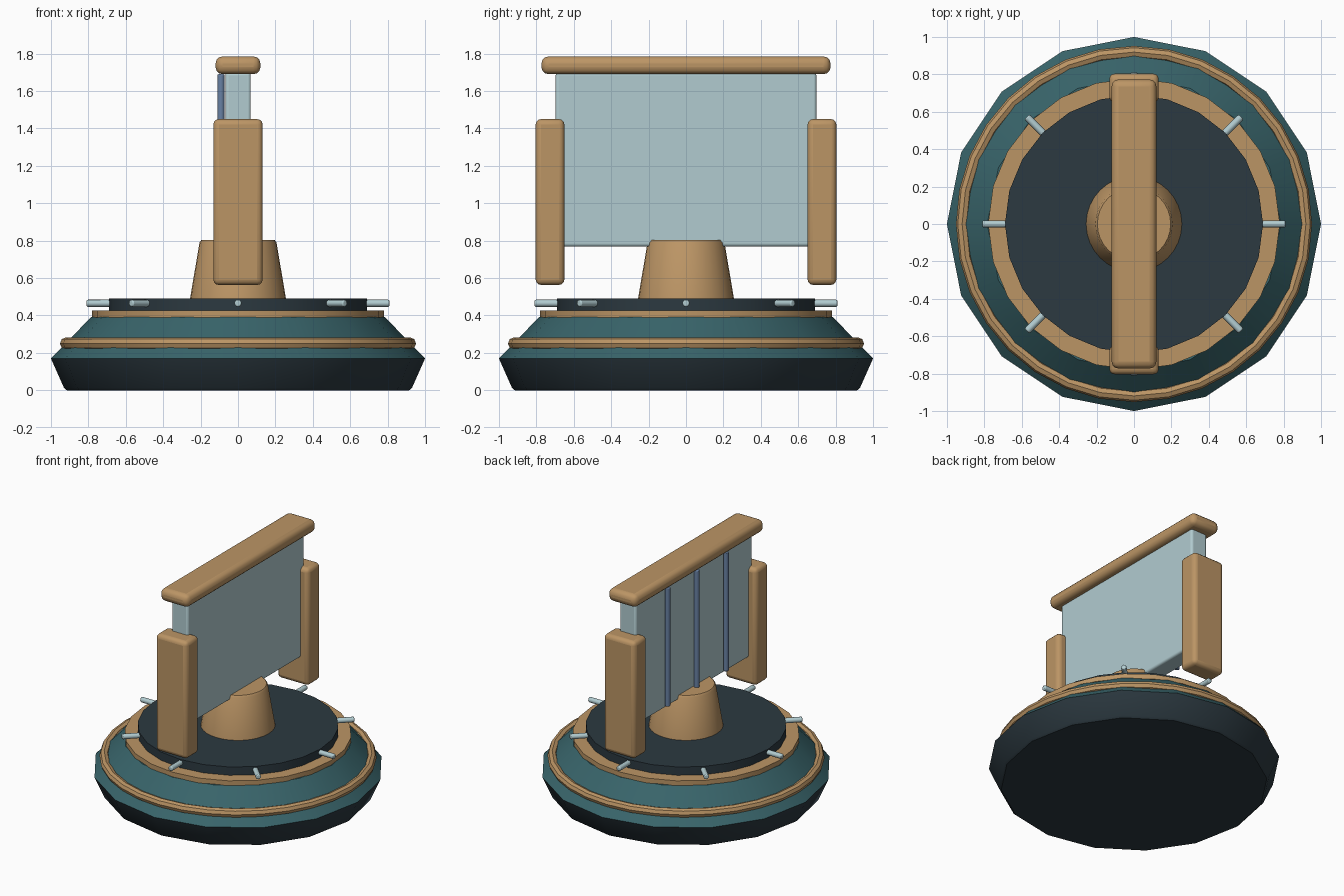
import bpy, bmesh, math
from mathutils import Matrix, Vector

if "Cube" in bpy.data.objects:
    bpy.data.objects.remove(bpy.data.objects["Cube"])


def mat(name, rgb):
    m = bpy.data.materials.new(name)
    m.diffuse_color = (*rgb, 1)
    m.use_nodes = True
    m.node_tree.nodes["Principled BSDF"].inputs["Base Color"].default_value = m.diffuse_color
    return m


GOLD = mat("bronze", (0.50, 0.30, 0.13))
TEAL = mat("teal", (0.04, 0.128, 0.145))
DARK = mat("charcoal", (0.025, 0.041, 0.052))
PALE = mat("pale blue", (0.44, 0.60, 0.63))
BLUE = mat("steel blue", (0.14, 0.22, 0.37))


def finish(bm, name, m, bevel=0, smooth=True, segs=3):
    bmesh.ops.recalc_face_normals(bm, faces=bm.faces)
    me = bpy.data.meshes.new(name)
    bm.to_mesh(me)
    bm.free()
    ob = bpy.data.objects.new(name, me)
    bpy.context.collection.objects.link(ob)
    me.materials.append(m)
    bpy.context.view_layer.objects.active = ob
    ob.select_set(True)
    if bevel:
        b = ob.modifiers.new("bevel", 'BEVEL')
        b.width, b.segments, b.limit_method = bevel, segs, 'ANGLE'
        b.angle_limit = math.radians(40)
    if smooth:
        bpy.ops.object.shade_smooth_by_angle(angle=math.radians(35))
    ob.select_set(False)
    return ob


def box(name, m, lo, hi, bevel):
    lo, hi = Vector(lo), Vector(hi)
    bm = bmesh.new()
    bmesh.ops.create_cube(bm, size=1, matrix=Matrix.Translation((lo + hi) / 2)
                          @ Matrix.Diagonal((*(hi - lo), 1)))
    return finish(bm, name, m, bevel)


def lathe(name, m, profile, n, smooth=True, closed=False):
    """Revolve (radius, z) points; open profiles get flat caps."""
    bm = bmesh.new()
    rings = [[bm.verts.new((r * math.cos(2 * math.pi * i / n),
                            r * math.sin(2 * math.pi * i / n), z))
              for i in range(n)] for r, z in profile]
    pairs = list(zip(rings, rings[1:]))
    if closed:
        pairs.append((rings[-1], rings[0]))
    else:
        bm.faces.new(rings[0])
        bm.faces.new(rings[-1])
    for a, b in pairs:
        for i in range(n):
            j = (i + 1) % n
            bm.faces.new((a[i], a[j], b[j], b[i]))
    return finish(bm, name, m, smooth=smooth)


def rod(name, m, r, length, matrix, bevel):
    bm = bmesh.new()
    bmesh.ops.create_cone(bm, cap_ends=True, segments=12, radius1=r, radius2=r,
                          depth=length, matrix=matrix)
    return finish(bm, name, m, bevel, segs=2)


# stepped round base
lathe("base_foot", DARK, [(0.915, 0), (0.93, 0.012), (1.0, 0.17)], 16)
lathe("base_slope", TEAL, [(1.0, 0.17), (0.785, 0.392)], 16)
lathe("base_trim_ring", GOLD,
      [(0.919 + 0.033 * math.cos(math.pi * k / 4), 0.25 + 0.033 * math.sin(math.pi * k / 4))
       for k in range(8)], 32, closed=True)
lathe("upper_collar", GOLD, [(0.78, 0.39), (0.78, 0.427)], 24)
lathe("turntable", DARK, [(0.69, 0.425), (0.69, 0.49)], 24)

# radial pegs around the turntable
for k in range(8):
    a = k * math.pi / 4
    mx = (Matrix.Rotation(a, 4, 'Z') @ Matrix.Translation((0.735, 0, 0.465))
          @ Matrix.Rotation(math.pi / 2, 4, 'Y'))
    rod(f"peg_{k + 1}", PALE, 0.019, 0.15, mx, 0.007)

# central tapered hub
lathe("hub", GOLD, [(0.257, 0.485), (0.206, 0.79), (0.196, 0.803)], 32)

# upright panel, side guards and top rail
box("panel", PALE, (-0.068, -0.697, 0.768), (0.068, 0.697, 1.70), 0.016)
for s, side in ((-1, "front"), (1, "back")):
    y0, y1 = sorted((s * 0.65, s * 0.804))
    box(side + "_guard", GOLD, (-0.132, y0, 0.563), (0.132, y1, 1.45), 0.03)
box("top_rail", GOLD, (-0.12, -0.773, 1.69), (0.12, 0.773, 1.785), 0.038)

# three vertical rods on the left face
for k in (-1, 0, 1):
    rod(f"panel_rod_{k + 2}", BLUE, 0.019, 0.90,
        Matrix.Translation((-0.091, 0.35 * k, 1.24)), 0.006)
